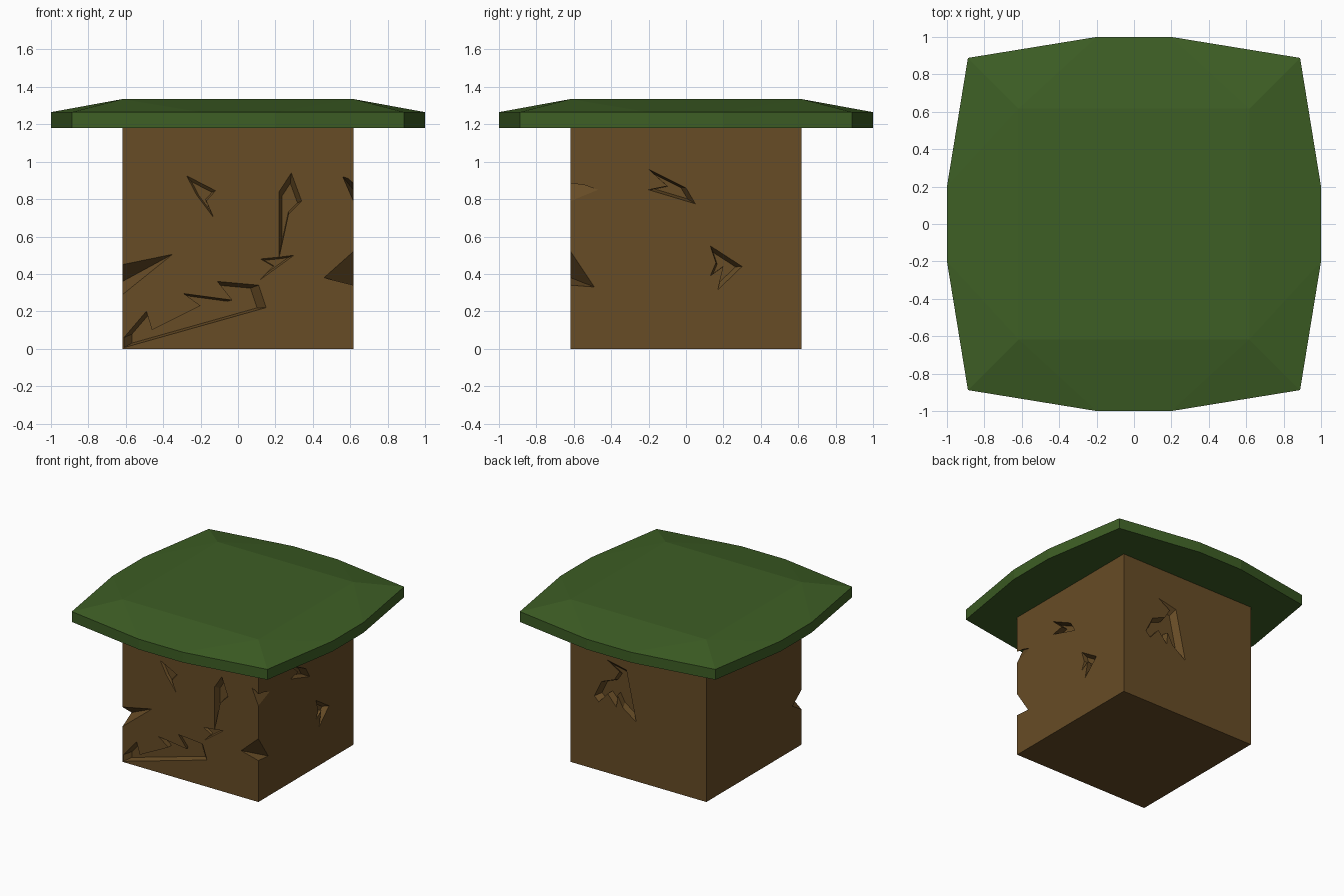
import bpy, bmesh
from mathutils import Vector

if "Cube" in bpy.data.objects:
    bpy.data.objects.remove(bpy.data.objects["Cube"])

R = 0.617   # half width of the block
H = 1.18    # block height

def material(name, col):
    m = bpy.data.materials.new(name)
    m.diffuse_color = (*col, 1)
    m.use_nodes = True
    m.node_tree.nodes["Principled BSDF"].inputs["Base Color"].default_value = m.diffuse_color
    return m

BROWN = material("earth brown", (0.135, 0.072, 0.019))
GREEN = material("leaf green", (0.047, 0.112, 0.018))

def finish(bm, name, mat):
    bmesh.ops.recalc_face_normals(bm, faces=bm.faces[:])
    me = bpy.data.meshes.new(name)
    bm.to_mesh(me)
    bm.free()
    me.materials.append(mat)
    ob = bpy.data.objects.new(name, me)
    bpy.context.collection.objects.link(ob)
    return ob

def loft(rings, name, mat):
    bm = bmesh.new()
    vs = [[bm.verts.new(p) for p in r] for r in rings]
    n = len(vs[0])
    for a, b in zip(vs, vs[1:]):
        for i in range(n):
            j = (i + 1) % n
            bm.faces.new((a[i], a[j], b[j], b[i]))
    bm.faces.new(vs[0])
    bm.faces.new(vs[-1])
    return finish(bm, name, mat)

# Earth block
square = [(-R, -R), (R, -R), (R, R), (-R, R)]
block = loft([[(x, y, z) for x, y in square] for z in (0, H)], "earth_block", BROWN)

cutters = []

# Chip cutter: outline on one side, tapering to a smaller floor
PLACE = {"front": lambda u, z, d: (u, -R + d, z),
         "right": lambda u, z, d: (R - d, u, z),
         "back": lambda u, z, d: (u, R - d, z)}

def chip(side, pts, depth=0.05, taper=0.7):
    cu = sum(p[0] for p in pts) / len(pts)
    cz = sum(p[1] for p in pts) / len(pts)
    rings = []
    for d, s in ((-0.02, 1.0), (0, 1.0), (depth, taper)):
        rings.append([PLACE[side](cu + (u - cu) * s, cz + (z - cz) * s, d) for u, z in pts])
    cutters.append(loft(rings, "chip_cutter", BROWN))

# Edge cutter: wedge across a front vertical corner
def edge_chip(sx, top, bottom, front, side):
    pts = [(sx * R, -R, top), (sx * R, -R, bottom),
           (front[0], -R, front[1]), (sx * R, side[0], side[1])]
    bm = bmesh.new()
    for p in pts:
        bm.verts.new(p)
    for x, y, z in pts:
        bm.verts.new((x + sx * 0.02, y - 0.02, z))
    res = bmesh.ops.convex_hull(bm, input=bm.verts[:])
    loose = [v for v in bm.verts if not v.link_faces]
    bmesh.ops.delete(bm, geom=loose, context='VERTS')
    cutters.append(finish(bm, "edge_cutter", BROWN))

# Front chips
chip("front", [(-0.61, 0.006), (0.15, 0.22), (0.11, 0.34), (-0.11, 0.36), (-0.03, 0.26),
               (-0.29, 0.295), (-0.2, 0.23), (-0.46, 0.1), (-0.49, 0.2), (-0.61, 0.06)], 0.05, 0.88)
chip("front", [(0.22, 0.84), (0.285, 0.94), (0.34, 0.79), (0.27, 0.72), (0.22, 0.49)], 0.05)
chip("front", [(-0.275, 0.925), (-0.12, 0.845), (-0.17, 0.79), (-0.13, 0.7), (-0.22, 0.82)], 0.02)
chip("front", [(0.12, 0.48), (0.22, 0.49), (0.3, 0.5), (0.12, 0.37), (0.19, 0.44)], 0.02)
edge_chip(-1, 0.45, 0.29, (-0.35, 0.505), (-0.5, 0.36))
edge_chip(1, 0.52, 0.34, (0.46, 0.38), (-0.49, 0.33))
edge_chip(1, 0.87, 0.79, (0.56, 0.92), (-0.47, 0.85))

# Right chips
chip("right", [(-0.2, 0.96), (0.0, 0.86), (0.05, 0.775), (-0.2, 0.85), (-0.1, 0.87)])
chip("right", [(0.13, 0.55), (0.3, 0.44), (0.17, 0.315), (0.2, 0.44), (0.13, 0.39), (0.16, 0.46)], 0.04)

# Back chip
chip("back", [(0.28, 0.925), (0.11, 0.89), (0.02, 0.485), (0.14, 0.57), (0.19, 0.66), (0.2, 0.56),
              (0.28, 0.65), (0.36, 0.56), (0.4, 0.6), (0.335, 0.735), (0.22, 0.78), (0.17, 0.86)], 0.05, 0.8)

for c in cutters:
    c.hide_render = True
    c.hide_viewport = False
    c.display_type = 'WIRE'
    m = block.modifiers.new("chip", 'BOOLEAN')
    m.operation = 'DIFFERENCE'
    m.solver = 'EXACT'
    m.object = c

# Bake the cuts into the block and drop the cutters
dg = bpy.context.evaluated_depsgraph_get()
cut = bpy.data.meshes.new_from_object(block.evaluated_get(dg))
block.modifiers.clear()
block.data = cut
for c in cutters:
    bpy.data.objects.remove(c)

# Leafy cap: twelve-sided slab bevelled up to a flat square top
bm = bmesh.new()
quarter = [(1.0, -0.2), (1.0, 0.2), (0.888, 0.888)]
outline = []
for k in range(4):
    for x, y in quarter:
        for _ in range(k):
            x, y = -y, x
        outline.append((x, y))
low = [bm.verts.new((x, y, H)) for x, y in outline]
rim = [bm.verts.new((x, y, 1.265)) for x, y in outline]
top = [bm.verts.new((x, y, 1.335)) for x, y in ((R, R), (-R, R), (-R, -R), (R, -R))]
bm.faces.new(low)
bm.faces.new(top)
for i in range(12):
    j = (i + 1) % 12
    bm.faces.new((low[i], low[j], rim[j], rim[i]))
for k in range(4):
    i = 3 * k
    a, b = top[k - 1], top[k]
    bm.faces.new((rim[i - 1], rim[i], a))
    bm.faces.new((rim[i], rim[i + 1], b, a))
    bm.faces.new((rim[i + 1], rim[i + 2], b))
finish(bm, "leafy_cap", GREEN)
